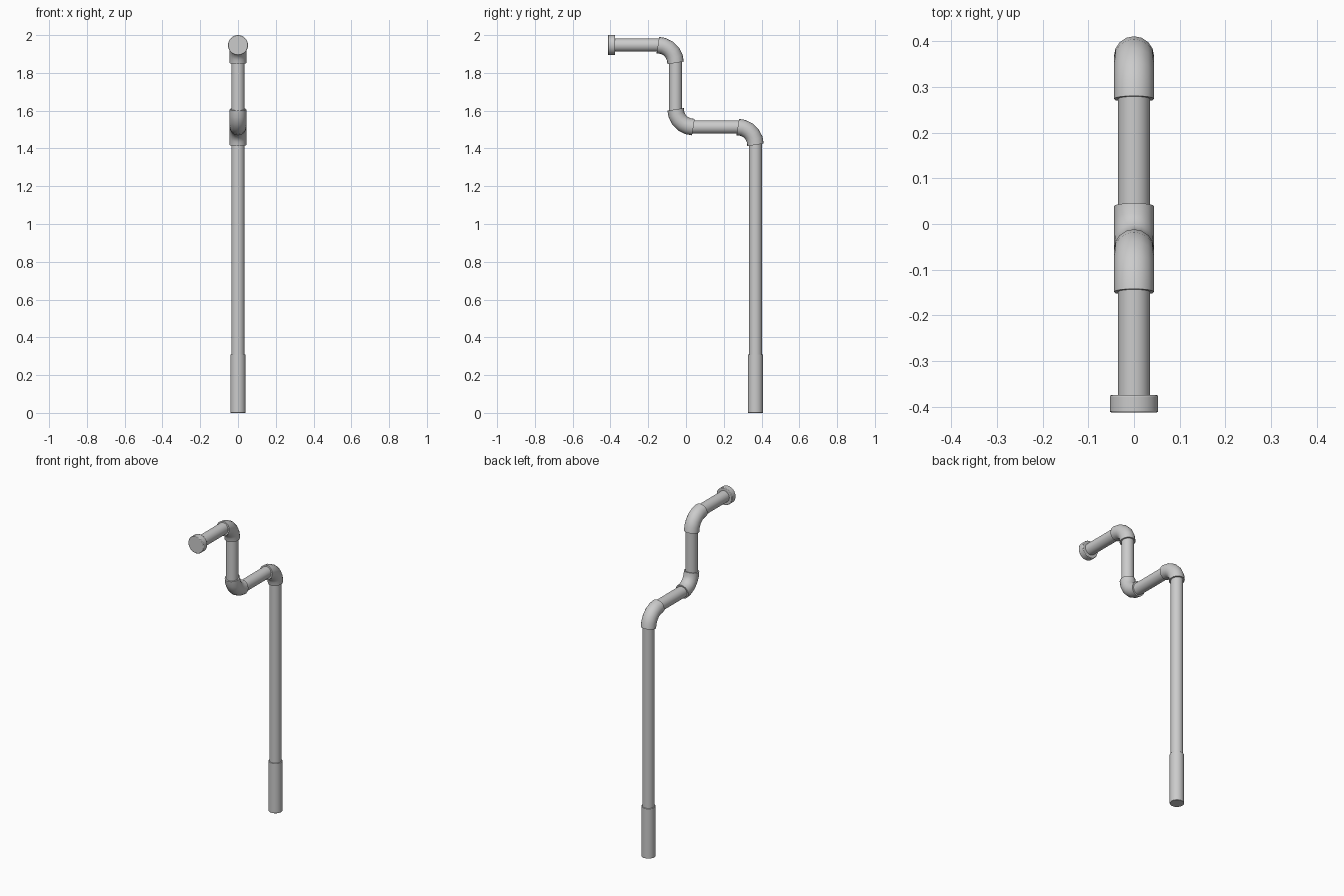
import bpy, bmesh
from math import radians, cos, sin, pi
from mathutils import Vector

if "Cube" in bpy.data.objects:
    bpy.data.objects.remove(bpy.data.objects["Cube"])

POLE_Y, UPPER_Y = 0.368, -0.055     # vertical tube axes
MID_Z, TOP_Z = 1.513, 1.947         # horizontal tube axes
BEND = 0.094                        # elbow bend radius


def smooth(ob, angle=40):
    bpy.ops.object.select_all(action='DESELECT')
    ob.select_set(True)
    bpy.context.view_layer.objects.active = ob
    bpy.ops.object.shade_smooth_by_angle(angle=radians(angle))


def tube(name, start, end, r, bevel=0.0):
    """Capped cylinder between two (y, z) points."""
    a, b = Vector((0, *start)), Vector((0, *end))
    d = b - a
    bpy.ops.mesh.primitive_cylinder_add(vertices=32, radius=r, depth=d.length,
                                        location=(a + b) / 2)
    ob = bpy.context.object
    ob.name = name
    ob.rotation_euler = d.to_track_quat('Z', 'Y').to_euler()
    smooth(ob)
    if bevel:
        m = ob.modifiers.new("soft_edge", 'BEVEL')
        m.width, m.segments = bevel, 2
    return ob


def elbow(name, cy, cz, start_deg, r=0.044, steps=5, sides=16):
    """Quarter bend around (cy, cz); end rings follow the end segments."""
    bm = bmesh.new()
    rings = []
    half = 45 / steps
    for i in range(steps + 1):
        a = radians(start_deg + 90 * i / steps)
        nudge = half if i == 0 else -half if i == steps else 0
        t = a + radians(nudge)
        centre = Vector((0, cy + BEND * cos(a), cz + BEND * sin(a)))
        out = Vector((0, cos(t), sin(t)))
        side = Vector((1, 0, 0))
        rings.append([bm.verts.new(centre + r * (out * cos(p) + side * sin(p)))
                      for p in (2 * pi * k / sides for k in range(sides))])
    for r0, r1 in zip(rings, rings[1:]):
        for k in range(sides):
            n = (k + 1) % sides
            bm.faces.new((r0[k], r0[n], r1[n], r1[k]))
    bm.faces.new(rings[0])
    bm.faces.new(rings[-1])
    bmesh.ops.recalc_face_normals(bm, faces=bm.faces)
    me = bpy.data.meshes.new(name)
    bm.to_mesh(me)
    bm.free()
    ob = bpy.data.objects.new(name, me)
    bpy.context.collection.objects.link(ob)
    smooth(ob)
    return ob


# Straight tubes, running slightly into the elbows
IN = 0.02
tube("grip_sleeve", (POLE_Y, 0), (POLE_Y, 0.31), 0.04, 0.002)
tube("pole", (POLE_Y, 0.29), (POLE_Y, MID_Z - BEND + IN), 0.035)
tube("middle_tube", (POLE_Y - BEND + IN, MID_Z), (UPPER_Y + BEND - IN, MID_Z), 0.035)
tube("upper_tube", (UPPER_Y, MID_Z + BEND - IN), (UPPER_Y, TOP_Z - BEND + IN), 0.035)
tube("crank_arm", (UPPER_Y - BEND + IN, TOP_Z), (-0.39, TOP_Z), 0.035)

# End cap
tube("end_cap", (-0.413, TOP_Z), (-0.375, TOP_Z), 0.053, 0.003)

# Elbow joints
elbow("lower_elbow", POLE_Y - BEND, MID_Z - BEND, 0)
elbow("middle_elbow", UPPER_Y + BEND, MID_Z + BEND, 180)
elbow("upper_elbow", UPPER_Y - BEND, TOP_Z - BEND, 0)
